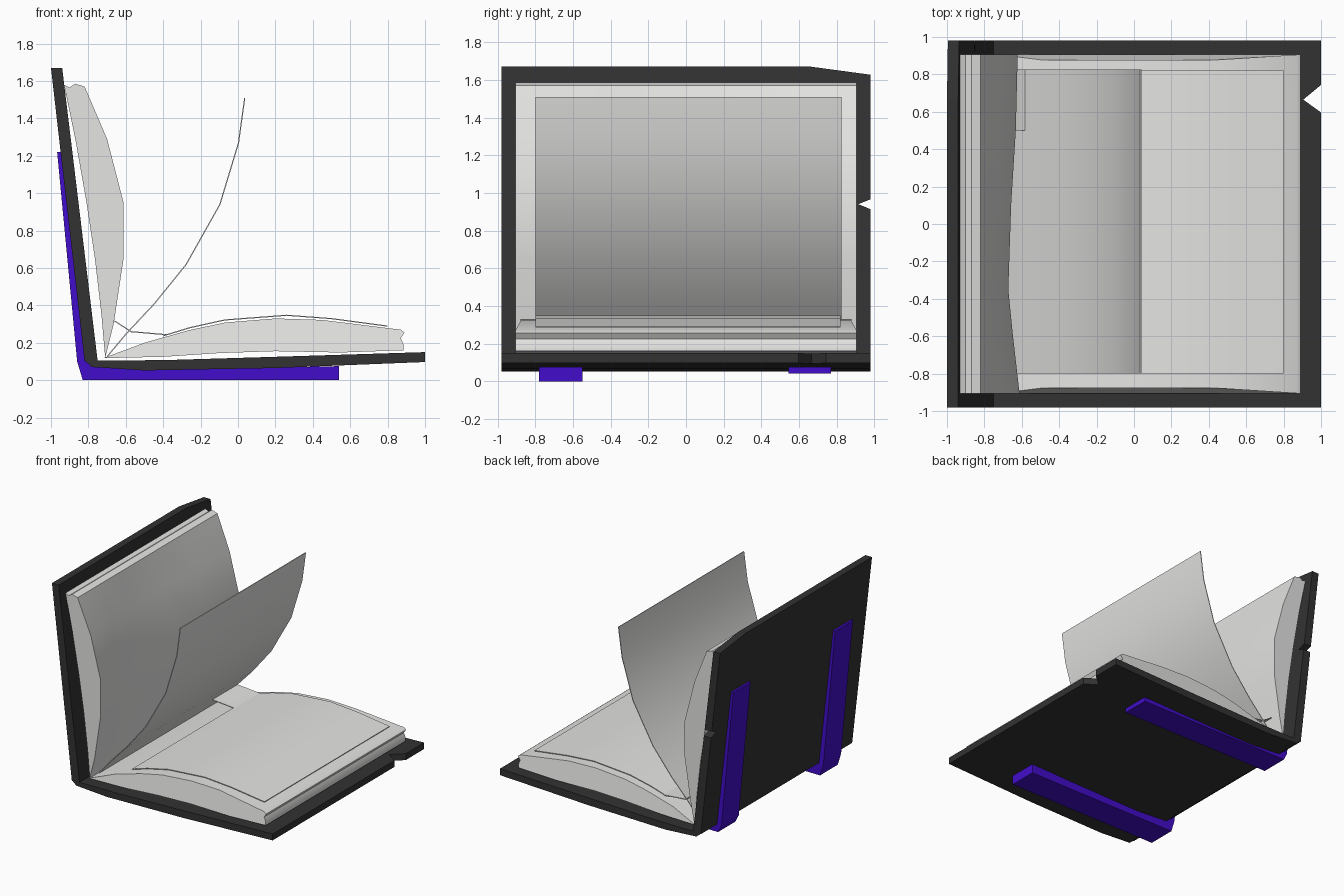
import bpy, bmesh, math

if "Cube" in bpy.data.objects:
    bpy.data.objects.remove(bpy.data.objects["Cube"])


def material(name, rgb):
    m = bpy.data.materials.new(name)
    m.diffuse_color = (*rgb, 1)
    m.use_nodes = True
    m.node_tree.nodes["Principled BSDF"].inputs["Base Color"].default_value = m.diffuse_color
    return m


COVER = material("charcoal cover", (0.032, 0.032, 0.032))
PAPER = material("off white paper", (0.78, 0.78, 0.77))
STRAP = material("violet strap", (0.055, 0.004, 0.60))


def loft(name, rings, mat, smooth=False):
    """Solid through matching closed rings, capped at both ends."""
    bm = bmesh.new()
    rows = [[bm.verts.new(p) for p in r] for r in rings]
    n = len(rows[0])
    for a, b in zip(rows, rows[1:]):
        for i in range(n):
            j = (i + 1) % n
            bm.faces.new((a[i], a[j], b[j], b[i]))
    bm.faces.new(rows[0])
    bm.faces.new(rows[-1])
    bmesh.ops.recalc_face_normals(bm, faces=bm.faces)
    me = bpy.data.meshes.new(name)
    bm.to_mesh(me)
    bm.free()
    ob = bpy.data.objects.new(name, me)
    bpy.context.collection.objects.link(ob)
    me.materials.append(mat)
    if smooth:
        bpy.ops.object.select_all(action='DESELECT')
        ob.select_set(True)
        bpy.context.view_layer.objects.active = ob
        bpy.ops.object.shade_smooth_by_angle(angle=math.radians(50))
    return ob


def extrude_y(name, profile, y0, y1, mat):
    return loft(name, [[(x, y, z) for x, z in profile] for y in (y0, y1)], mat)


def cut(ob, cutter):
    mod = ob.modifiers.new("cut", 'BOOLEAN')
    mod.operation, mod.solver, mod.object = 'DIFFERENCE', 'EXACT', cutter
    bpy.context.view_layer.objects.active = ob
    bpy.ops.object.modifier_apply(modifier=mod.name)
    bpy.data.objects.remove(cutter)


def sheet(name, path, y0, y1, t=0.006):
    """Thin curved leaf following an x-z path."""
    off = []
    for i, (x, z) in enumerate(path):
        a, b = path[max(i - 1, 0)], path[min(i + 1, len(path) - 1)]
        dx, dz = b[0] - a[0], b[1] - a[1]
        l = math.hypot(dx, dz)
        off.append((x + dz / l * t, z - dx / l * t))
    profile = path + off[::-1]
    return loft(name, [[(x, y, z) for x, z in profile] for y in (y0, y1)], PAPER, True)


# lower cover, with a notch in its free edge
lower = extrude_y("lower_cover", [(-0.82, 0.105), (-0.78, 0.07), (-0.5, 0.052), (0.2, 0.065),
                                  (1.0, 0.097), (1.0, 0.15), (0.2, 0.125), (-0.4, 0.107)],
                  -0.98, 0.98, COVER)
cut(lower, loft("notch_cutter", [[(0.905, 0.665, z), (1.05, 0.56, z), (1.05, 0.785, z)]
                                 for z in (-0.2, 0.4)], COVER))

# upright cover, with a side notch and a sloping top corner
upright = extrude_y("upright_cover", [(-1.0, 1.67), (-0.82, 0.10), (-0.75, 0.10), (-0.94, 1.67)],
                    -0.98, 0.98, COVER)
cut(upright, loft("notch_cutter", [[(x, 0.915, 0.94), (x, 1.05, 0.885), (x, 1.05, 0.995)]
                                   for x in (-1.3, -0.5)], COVER))
cut(upright, loft("corner_cutter", [[(x, 0.65, 1.672), (x, 1.05, 1.618), (x, 1.05, 1.8)]
                                    for x in (-1.3, -0.5)], COVER))

# two straps that wrap around the outside of both covers
for name, y0, y1, low in (("front_strap", -0.78, -0.55, 0.0), ("rear_strap", 0.545, 0.77, 0.04)):
    extrude_y(name, [(-0.967, 1.22), (-0.86, 0.10), (-0.83, low), (0.54, low), (0.54, 0.075),
                     (0.2, 0.068), (-0.5, 0.056), (-0.78, 0.074), (-0.815, 0.11), (-0.94, 1.22)],
              y0, y1, STRAP)

# lower stack of pages, ends hollowed slightly toward the top
stack = [(-0.72, 0.118), (-0.5, 0.2), (-0.26, 0.268), (-0.07, 0.308), (0.2, 0.33), (0.45, 0.322),
         (0.87, 0.27), (0.89, 0.255), (0.87, 0.225), (0.885, 0.19), (0.885, 0.16),
         (0.55, 0.148), (0.2, 0.155), (-0.1, 0.145), (-0.4, 0.125)]
rings = []
for y in (-0.905, -0.45, 0, 0.45, 0.905):
    rings.append([(x, y * (0.97 if abs(y) > 0.9 and -0.6 < x < 0.6 and z > 0.19 else 1), z)
                  for x, z in stack])
loft("lower_pages", rings, PAPER, True)

# upright stack of pages, sagging toward its cover in the middle
stack = [(-0.93, 1.58), (-0.9, 1.565), (-0.87, 1.585), (-0.82, 1.57), (-0.7, 1.29), (-0.612, 0.95),
         (-0.612, 0.65), (-0.665, 0.3), (-0.71, 0.12), (-0.73, 0.35), (-0.765, 0.65),
         (-0.81, 0.95), (-0.87, 1.29)]
rings = []
for y, sag in ((-0.905, 0), (-0.6, 0.035), (-0.35, 0.06), (0.1, 0.045), (0.5, 0.02), (0.905, 0.01)):
    rings.append([(x - (sag if 3 < i < 8 else 0), y, z) for i, (x, z) in enumerate(stack)])
loft("upright_pages", rings, PAPER, True)

# loose leaf lying on the lower stack, the turning leaf, and the raised fold by the spine
sheet("lying_leaf", [(-0.4, 0.24), (-0.26, 0.283), (-0.07, 0.325), (0.26, 0.35), (0.5, 0.332),
                     (0.8, 0.292)], -0.8, 0.82)
sheet("turning_leaf", [(-0.7, 0.13), (-0.6, 0.25), (-0.45, 0.41), (-0.28, 0.62), (-0.1, 0.94),
                       (0.0, 1.27), (0.033, 1.51)], -0.8, 0.825)
sheet("spine_fold", [(-0.66, 0.32), (-0.57, 0.262), (-0.38, 0.246)], 0.5, 0.825)
